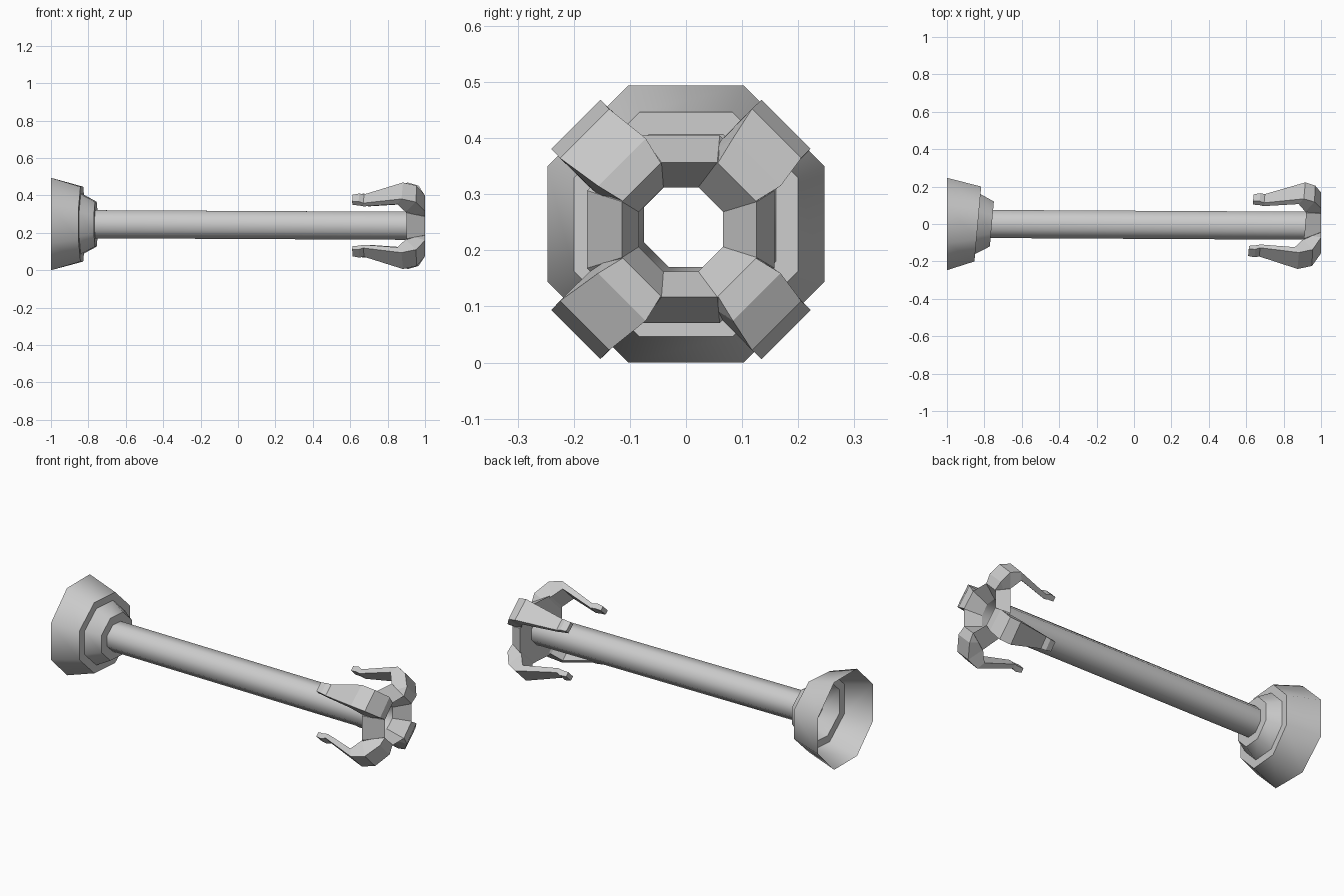
import bpy, bmesh, math

if "Cube" in bpy.data.objects:
    bpy.data.objects.remove(bpy.data.objects["Cube"])

AXIS_Z = 0.247


def place(x, y, z):
    """Lean of the assembly: shaft sags slightly forward, rings lean around z, ends stay square."""
    t = (x + 1) / 2
    lean = 0.09 * min(1, (1 - abs(x)) / 0.09)
    return (x + lean * y, y - 0.010 * max(0, x) * (1 if x < 0.97 else -0.6),
            AXIS_Z - 0.01 * t + z)


def finish(name, bm, angle=None):
    bmesh.ops.recalc_face_normals(bm, faces=bm.faces)
    me = bpy.data.meshes.new(name)
    bm.to_mesh(me)
    bm.free()
    ob = bpy.data.objects.new(name, me)
    bpy.context.collection.objects.link(ob)
    if angle:
        bpy.ops.object.select_all(action='DESELECT')
        ob.select_set(True)
        bpy.context.view_layer.objects.active = ob
        bpy.ops.object.shade_smooth_by_angle(angle=math.radians(angle))
    return ob


def octagon_lathe(name, profile, angle=None):
    """Sweep an (x, apothem) profile round the long axis with eight flat sides."""
    bm = bmesh.new()
    rings = []
    for x, ap in profile:
        r = ap / math.cos(math.pi / 8)
        rings.append([bm.verts.new(place(x, r * math.cos(a), r * math.sin(a)))
                      for a in [math.pi / 8 + k * math.pi / 4 for k in range(8)]])
    for a, b in zip(rings, rings[1:]):
        for k in range(8):
            n = (k + 1) % 8
            bm.faces.new((a[k], a[n], b[n], b[k]))
    return finish(name, bm, angle)


# Hollow stepped cup at the base end
octagon_lathe("base_cup", [(-1, 0.247), (-0.835, 0.2), (-0.835, 0.16),
                           (-0.76, 0.12), (-0.76, 0.075)], 50)

# Open octagonal shaft
octagon_lathe("shaft_tube", [(-0.76, 0.075), (0.915, 0.075)], 50)

# Flared collar at the head
octagon_lathe("head_collar", [(0.915, 0.075), (1.0, 0.12), (0.915, 0.167), (0.915, 0.075)])

# Four backward-curving claws: (outer x, outer r, inner x, inner r, half width)
SECTIONS = [
    (0.625, 0.207, 0.625, 0.182, 0.026),
    (0.66, 0.212, 0.66, 0.182, 0.030),
    (0.685, 0.203, 0.685, 0.178, 0.033),
    (0.895, 0.265, 0.87, 0.225, 0.062),
    (0.96, 0.242, 0.91, 0.167, 0.062),
    (1.0, 0.17, 0.925, 0.13, 0.060),
    (1.0, 0.12, 0.925, 0.10, 0.048),
]
for i in range(4):
    a = math.pi / 4 + i * math.pi / 2
    c, s = math.cos(a), math.sin(a)
    bm = bmesh.new()
    loops = []
    for xo, ro, xi, ri, w in SECTIONS:
        loops.append([bm.verts.new(place(x, r * c - t * s, r * s + t * c))
                      for x, r, t in ((xo, ro, -w), (xo, ro, w), (xi, ri, w), (xi, ri, -w))])
    for p, q in zip(loops, loops[1:]):
        for k in range(4):
            n = (k + 1) % 4
            bm.faces.new((p[k], p[n], q[n], q[k]))
    bm.faces.new(loops[0])
    bm.faces.new(loops[-1])
    finish(f"claw_{i + 1}", bm)
